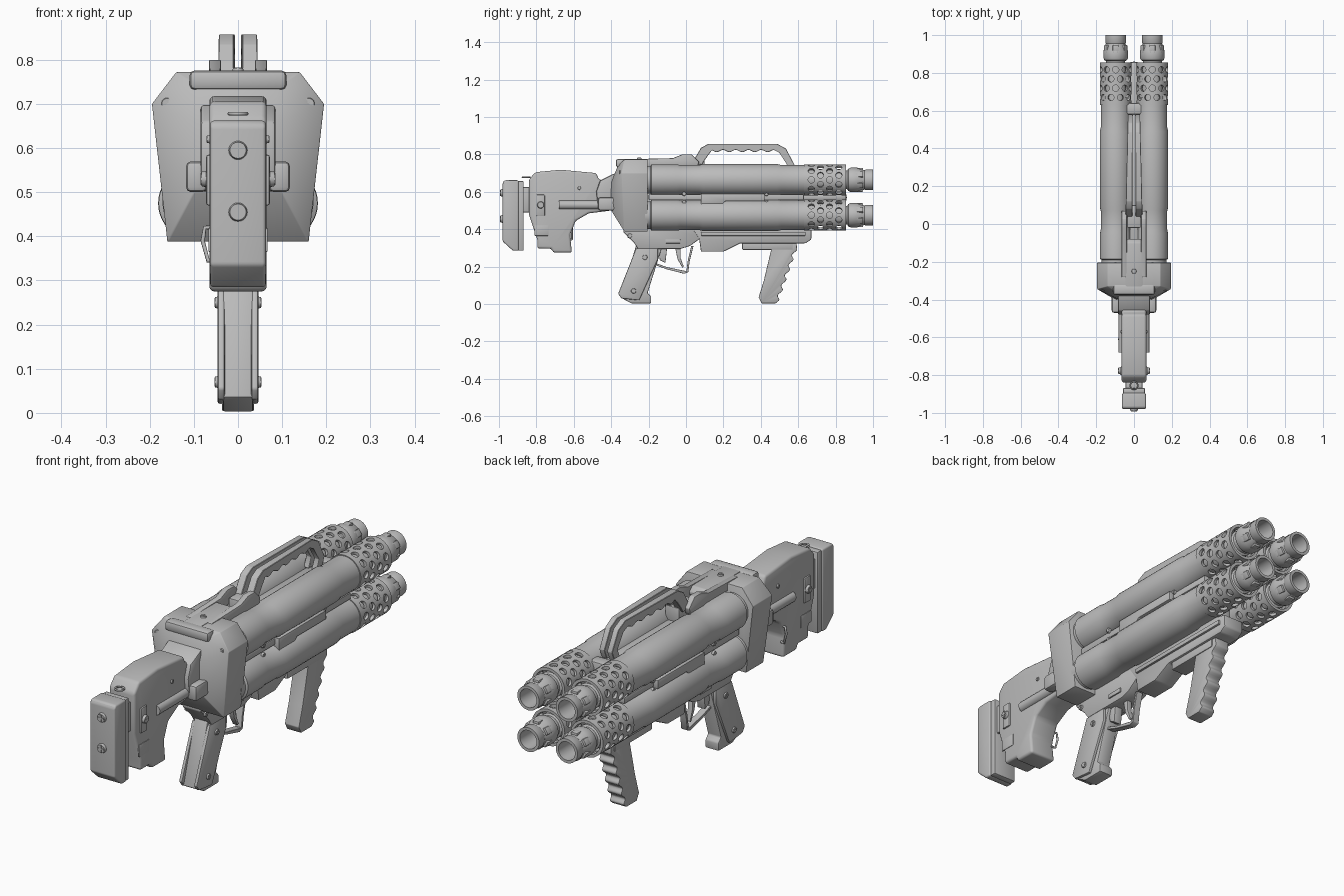
import bpy, bmesh, math
from mathutils import Vector, Matrix

cube = bpy.data.objects.get("Cube")
if cube:
    bpy.data.objects.remove(cube, do_unlink=True)

grey = bpy.data.materials.new("gunmetal grey")
grey.use_nodes = True
COLOUR = (0.5, 0.5, 0.5, 1)
grey.diffuse_color = COLOUR
grey.node_tree.nodes["Principled BSDF"].inputs["Base Color"].default_value = COLOUR


def finish(name, bm, bevel=0.0, segments=2, angle=25):
    """Clean, bevel and shade a bmesh, then link it as an object."""
    bmesh.ops.remove_doubles(bm, verts=bm.verts, dist=1e-5)
    bmesh.ops.recalc_face_normals(bm, faces=bm.faces)
    if bevel:
        edges = [e for e in bm.edges if e.calc_face_angle(0) > math.radians(angle)]
        bmesh.ops.bevel(bm, geom=edges, offset=bevel, segments=segments,
                        profile=0.5, affect='EDGES', clamp_overlap=True)
    mesh = bpy.data.meshes.new(name)
    bm.to_mesh(mesh)
    bm.free()
    return add(name, mesh)


def add(name, mesh):
    ob = bpy.data.objects.new(name, mesh)
    if not mesh.materials:
        mesh.materials.append(grey)
    bpy.context.collection.objects.link(ob)
    bpy.ops.object.select_all(action='DESELECT')
    ob.select_set(True)
    bpy.context.view_layer.objects.active = ob
    bpy.ops.object.shade_smooth_by_angle(angle=math.radians(32))
    return ob


def prism(name, points, x0, x1, bevel=0.0, segments=2):
    """Side outline (y, z) extruded from x0 to x1."""
    bm = bmesh.new()
    face = bm.faces.new([bm.verts.new((x0, y, z)) for y, z in points])
    out = bmesh.ops.extrude_face_region(bm, geom=[face])
    moved = [v for v in out["geom"] if isinstance(v, bmesh.types.BMVert)]
    bmesh.ops.translate(bm, verts=moved, vec=(x1 - x0, 0, 0))
    return finish(name, bm, bevel, segments)


def slab(name, points, half, bevel=0.0, segments=2):
    return prism(name, points, -half, half, bevel, segments)


def box(name, x, y, z, bevel=0.0):
    """Box from (low, high) ranges on each axis."""
    corners = [(y[0], z[0]), (y[1], z[0]), (y[1], z[1]), (y[0], z[1])]
    return prism(name, corners, x[0], x[1], bevel)


def lathe(name, profile, x=0, z=0, sides=32, closed=False):
    """Profile (radius, y) turned about the y axis."""
    bm = bmesh.new()
    verts = [bm.verts.new((x + r, y, z)) for r, y in profile]
    edges = [bm.edges.new(pair) for pair in zip(verts, verts[1:])]
    if closed:
        edges.append(bm.edges.new((verts[-1], verts[0])))
    bmesh.ops.spin(bm, geom=verts + edges, cent=(x, 0, z), axis=(0, 1, 0),
                   angle=math.tau, steps=sides, use_duplicate=False)
    return finish(name, bm)


def hull(name, points, bevel=0.0):
    bm = bmesh.new()
    for p in points:
        bm.verts.new(p)
    bmesh.ops.convex_hull(bm, input=bm.verts)
    bmesh.ops.dissolve_limit(bm, angle_limit=0.02, verts=bm.verts, edges=bm.edges)
    return finish(name, bm, bevel)


def screw(name, place, direction, r):
    """Round head with a raised cross."""
    bm = bmesh.new()
    turn = Matrix.Translation(place) @ Vector(direction).to_track_quat('Z', 'Y').to_matrix().to_4x4()
    bmesh.ops.create_cone(bm, cap_ends=True, segments=20, radius1=r, radius2=r * 0.8,
                          depth=r * 0.8, matrix=turn)
    for a, b in ((1.4, 0.3), (0.3, 1.4)):
        size = Matrix.Diagonal((a * r, b * r, r, 1))
        bmesh.ops.create_cube(bm, size=1, matrix=turn @ size)
    return finish(name, bm)


def tube(name, points, r):
    curve = bpy.data.curves.new(name, 'CURVE')
    curve.dimensions = '3D'
    curve.bevel_depth = r
    curve.bevel_resolution = 2
    curve.use_fill_caps = True
    line = curve.splines.new('POLY')
    line.points.add(len(points) - 1)
    for p, co in zip(line.points, points):
        p.co = (*co, 1)
    curve.materials.append(grey)
    ob = bpy.data.objects.new(name, curve)
    bpy.context.collection.objects.link(ob)


# Perforated shroud, cut once and shared by the four barrels
R = 0.083
shroud = lathe("shroud", [(R, 0.63), (R, 0.855), (0.07, 0.855), (0.07, 0.63)], sides=40, closed=True)
bm = bmesh.new()
for row in range(4):
    for i in range(10):
        a = (i + row % 2 / 2) * math.tau / 10
        out = Vector((math.cos(a), 0, math.sin(a)))
        spot = Matrix.Translation(out * R + Vector((0, 0.67 + row * 0.049, 0)))
        bmesh.ops.create_cone(bm, cap_ends=True, segments=14, radius1=0.017, radius2=0.017, depth=0.04,
                              matrix=spot @ out.to_track_quat('Z', 'Y').to_matrix().to_4x4())
cutter = finish("hole_cutter", bm)
cutter.hide_render = True
cut = shroud.modifiers.new("holes", 'BOOLEAN')
cut.operation, cut.solver, cut.object = 'DIFFERENCE', 'EXACT', cutter
bpy.context.view_layer.update()
shroud_mesh = bpy.data.meshes.new_from_object(shroud.evaluated_get(bpy.context.evaluated_depsgraph_get()))
bpy.data.objects.remove(shroud)
bpy.data.objects.remove(cutter)

# Four barrels with muzzles
BARREL = [(0, -0.22), (0.074, -0.22), (0.074, -0.19), (R, -0.185), (R, -0.05), (0.079, -0.03), (0.079, 0.07),
          (0.084, 0.09), (0.084, 0.49), (0.079, 0.51), (0.079, 0.64), (0, 0.64)]
MUZZLE = [(0, 0.62), (0.058, 0.62), (0.058, 0.84), (0.05, 0.845), (0.05, 0.862), (0.06, 0.868), (0.065, 0.88),
          (0.065, 0.915), (0.056, 0.94), (0.052, 0.955), (0.055, 0.96), (0.055, 1), (0.042, 1), (0.042, 0.9), (0, 0.9)]
for side, x in (("left", 0.097), ("right", -0.097)):
    for level, z in (("upper", 0.664), ("lower", 0.475)):
        tag = f"{level}_{side}"
        lathe("barrel_" + tag, BARREL, x, z, 40)
        lathe("muzzle_" + tag, MUZZLE, x, z)
        add("shroud_" + tag, shroud_mesh).location = (x, 0, z)
        bm = bmesh.new()
        for i in range(6):
            m = Matrix.Rotation(i * math.tau / 6, 4, 'Y') @ Matrix.Translation((0, 0.925, 0.056))
            bmesh.ops.create_cube(bm, size=1, matrix=m @ Matrix.Diagonal((0.032, 0.045, 0.016, 1)))
        lugs = finish("muzzle_lugs_" + tag, bm, 0.004)
        lugs.location = (x, 0, z)

# Spine and plates between the barrels
box("barrel_spine", (-0.022, 0.022), (-0.21, 0.62), (0.4, 0.7), 0.004)
box("top_bridge", (-0.06, 0.06), (0.58, 0.64), (0.6, 0.715), 0.01)
lathe("front_spacer", [(0, 0.6), (0.035, 0.6), (0.035, 0.83), (0.025, 0.855), (0, 0.86)], 0, 0.57)
box("middle_plate", (-0.13, 0.13), (-0.2, 0.63), (0.556, 0.586), 0.004)
for s in (-1, 1):
    for y in (-0.01, 0.43):
        for z in (0.545, 0.59):
            screw("plate_screw", (s * 0.135, y, z), (s, 0, 0), 0.012)
    prism("side_strip", [(0.08, 0.53), (0.19, 0.53), (0.21, 0.55), (0.42, 0.55), (0.42, 0.59), (0.08, 0.59)],
          s * 0.12, s * 0.152, 0.003)

# Receiver
outline = [(0.14, 0.772), (0.195, 0.7), (0.16, 0.388)]
points = [(s * x, -0.205, z) for s in (-1, 1) for x, z in outline]
for s in (-1, 1):
    points += [(s * 0.14, -0.33, 0.772), (s * 0.195, -0.345, 0.7), (s * 0.16, -0.33, 0.388),
               (s * 0.1, -0.4, 0.5), (s * 0.08, -0.4, 0.65), (s * 0.09, -0.365, 0.74)]
    screw("receiver_screw", (s * 0.16, -0.348, 0.7), (0, -1, 0), 0.016)
hull("receiver", points, 0.003)
box("rear_crossbar", (-0.11, 0.11), (-0.375, -0.32), (0.732, 0.776), 0.012)
slab("receiver_neck", [(-0.38, 0.5), (-0.47, 0.51), (-0.48, 0.6), (-0.46, 0.66), (-0.38, 0.7)], 0.085, 0.008)
for s in (-1, 1):
    box("neck_cheek", sorted((s * 0.07, s * 0.118)), (-0.47, -0.37), (0.5, 0.57), 0.012)

# Carrying handle and its mount
slab("mount_plate", [(-0.36, 0.74), (-0.36, 0.775), (-0.1, 0.775), (-0.08, 0.755), (-0.08, 0.74)], 0.045, 0.004)
grip_under = [(0.47 - i * 0.0085, 0.818 + 0.006 * math.cos(i * math.tau / 8)) for i in range(40)]
HANDLE = [(0.03, 0.75), (0.08, 0.835), (0.12, 0.857), (0.486, 0.857), (0.534, 0.832), (0.58, 0.745),
          (0.56, 0.7), (0.52, 0.7), (0.54, 0.745), (0.5, 0.808)] + grip_under + [(0.1, 0.77), (0.085, 0.745)]
for s in (-1, 1):
    prism("mount_fork", [(-0.3, 0.74), (-0.28, 0.775), (-0.07, 0.78), (-0.02, 0.8), (0.03, 0.8), (0.07, 0.76),
                         (0.06, 0.73), (-0.05, 0.73)], s * 0.038, s * 0.066, 0.004)
    bar = prism("handle_bar", HANDLE, s * 0.009, s * 0.044, 0.002, 1)
    for v in bar.data.vertices:
        v.co.x *= 1.05 - 0.55 * max(0, v.co.y)
box("handle_foot", (-0.035, 0.035), (-0.02, 0.1), (0.68, 0.765), 0.005)
screw("mount_screw", (0, -0.25, 0.776), (0, 0, 1), 0.014)

# Stock and butt pad
slab("stock", [(-0.84, 0.665), (-0.806, 0.705), (-0.67, 0.718), (-0.48, 0.7), (-0.465, 0.665), (-0.4, 0.65),
               (-0.4, 0.5), (-0.52, 0.485), (-0.59, 0.445), (-0.62, 0.37), (-0.61, 0.275), (-0.71, 0.275),
               (-0.72, 0.297), (-0.795, 0.297), (-0.795, 0.345), (-0.84, 0.48)], 0.065, 0.018, 3)
slab("butt_pad", [(-0.98, 0.65), (-0.97, 0.662), (-0.895, 0.662), (-0.895, 0.285), (-0.925, 0.285),
                  (-0.98, 0.335)], 0.063, 0.012, 3)
box("butt_plate", (-0.058, 0.058), (-0.9, -0.868), (0.285, 0.658), 0.006)
box("butt_link", (-0.045, 0.045), (-0.88, -0.83), (0.49, 0.625), 0.005)
for z in (0.455, 0.595):
    screw("butt_screw", (0, -0.982, z), (0, -1, 0), 0.023)
tube("strap_ring", [(0.02 * math.cos(a), -0.855 + 0.02 * math.sin(a), 0.678)
                    for a in [i * math.tau / 16 for i in range(17)]], 0.004)
for s in (-1, 1):
    lathe("stock_rod", [(0, -0.68), (0.024, -0.68), (0.024, -0.4), (0, -0.4)], s * 0.058, 0.53, 16)
    box("stock_latch", sorted((s * 0.055, s * 0.072)), (-0.8, -0.755), (0.47, 0.585), 0.005)
    screw("latch_knob", (s * 0.075, -0.777, 0.53), (s, 0, 0), 0.02)
    screw("stock_screw", (s * 0.066, -0.57, 0.62), (s, 0, 0), 0.01)
    box("stock_panel", sorted((s * 0.06, s * 0.067)), (-0.81, -0.735), (0.365, 0.42), 0.002)
tube("sling_loop", [(-0.05, -0.615, 0.42), (-0.075, -0.61, 0.42), (-0.08, -0.61, 0.39), (-0.068, -0.61, 0.345),
                    (-0.05, -0.615, 0.345)], 0.005)

# Trigger housing and lower rail
slab("trigger_housing", [(-0.335, 0.4), (-0.335, 0.385), (-0.28, 0.33), (-0.256, 0.295), (-0.03, 0.295),
                         (0.02, 0.31), (0.09, 0.36), (0.09, 0.44), (-0.3, 0.44)], 0.047, 0.005)
slab("lower_rail", [(0.02, 0.42), (0.07, 0.35), (0.08, 0.28), (0.2, 0.28), (0.29, 0.325), (0.64, 0.325),
                    (0.67, 0.345), (0.67, 0.4), (0.6, 0.42)], 0.05, 0.006)
for s in (-1, 1):
    box("housing_plate", sorted((s * 0.04, s * 0.053)), (-0.11, -0.03), (0.325, 0.345), 0.002)
    screw("housing_screw", (s * 0.047, -0.3, 0.365), (s, 0, 0), 0.014)
    box("rail_rib", sorted((s * 0.045, s * 0.06)), (0.08, 0.64), (0.365, 0.385), 0.003)

# Pistol grip, trigger and guard
slab("pistol_grip", [(-0.262, 0.33), (-0.35, 0.035), (-0.29, 0.003), (-0.187, 0.003), (-0.187, 0.04),
                     (-0.205, 0.06), (-0.12, 0.33)], 0.034, 0.005)
for s in (-1, 1):
    prism("grip_panel", [(-0.267, 0.298), (-0.363, 0.055), (-0.345, 0.03), (-0.25, 0.02), (-0.15, 0.24),
                         (-0.15, 0.298)], s * 0.03, s * 0.046, 0.005)
    for y, z in ((-0.22, 0.25), (-0.28, 0.07)):
        screw("grip_screw", (s * 0.046, y, z), (s, 0, 0), 0.015)
slab("trigger", [(-0.06, 0.31), (-0.045, 0.24), (-0.02, 0.195), (-0.012, 0.2), (-0.03, 0.25), (-0.03, 0.31)], 0.012, 0.002)
slab("safety_lever", [(-0.15, 0.31), (-0.14, 0.235), (-0.11, 0.22), (-0.1, 0.31)], 0.02, 0.003)
slab("trigger_guard", [(-0.17, 0.21), (-0.1, 0.185), (-0.01, 0.162), (0.012, 0.17), (0.02, 0.23), (0.04, 0.31), (0.028, 0.31),
                       (0.01, 0.235), (0.002, 0.176), (-0.1, 0.197), (-0.17, 0.222)], 0.016, 0.001, 1)

# Foregrip with finger grooves
fingers = [(0.585 - 0.095 * t + 0.009 * math.cos(t * math.tau * 5), 0.29 - 0.27 * t)
           for t in [i / 40 for i in range(41)]]
slab("foregrip", [(0.44, 0.34), (0.59, 0.34)] + fingers + [(0.48, 0.004), (0.405, 0.004), (0.388, 0.035),
                                                          (0.416, 0.125), (0.455, 0.29)], 0.036, 0.004)
box("foregrip_block", (-0.04, 0.04), (0.3, 0.57), (0.29, 0.335), 0.005)
